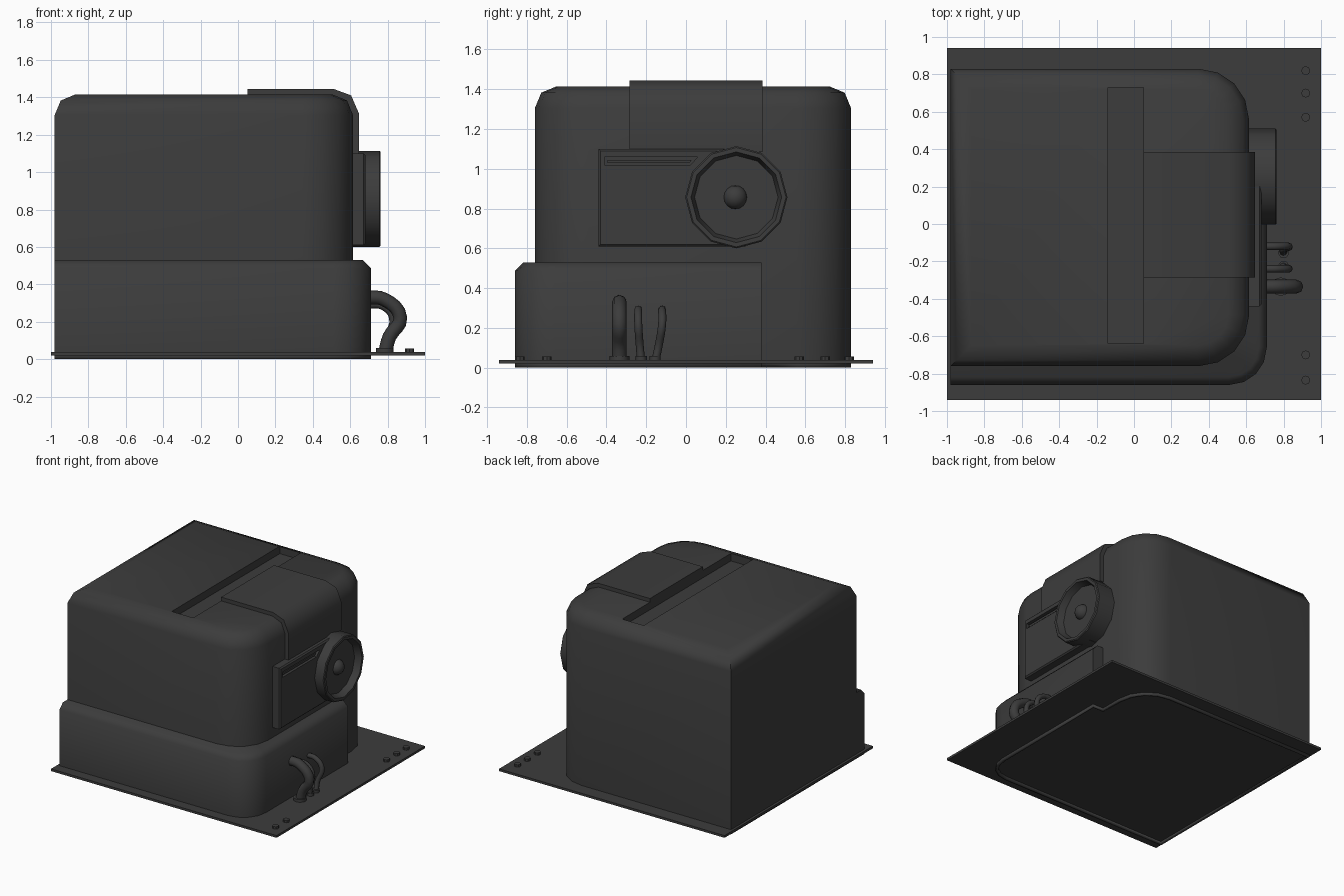
import bpy, bmesh, math

if "Cube" in bpy.data.objects:
    bpy.data.objects.remove(bpy.data.objects["Cube"])

dark = bpy.data.materials.new("dark_grey")
dark.diffuse_color = (0.045, 0.045, 0.045, 1)
dark.use_nodes = True
dark.node_tree.nodes["Principled BSDF"].inputs["Base Color"].default_value = dark.diffuse_color


def finish(ob, angle=40):
    ob.data.materials.clear()
    ob.data.materials.append(dark)
    bpy.ops.object.select_all(action='DESELECT')
    ob.select_set(True)
    bpy.context.view_layer.objects.active = ob
    bpy.ops.object.shade_smooth_by_angle(angle=math.radians(angle))


def to_object(name, bm, angle=40):
    me = bpy.data.meshes.new(name)
    bm.to_mesh(me)
    bm.free()
    ob = bpy.data.objects.new(name, me)
    bpy.context.collection.objects.link(ob)
    finish(ob, angle)
    return ob


def prism(name, pts, vec, angle=40, bevel=0, segs=1, pick=None):
    """Extrude a polygon along vec; bevel the far-end edges chosen by pick."""
    bm = bmesh.new()
    face = bm.faces.new([bm.verts.new(p) for p in pts])
    ext = bmesh.ops.extrude_face_region(bm, geom=[face], use_keep_orig=True)
    top = [v for v in ext['geom'] if isinstance(v, bmesh.types.BMVert)]
    bmesh.ops.translate(bm, verts=top, vec=vec)
    bmesh.ops.recalc_face_normals(bm, faces=bm.faces)
    if bevel:
        tops = set(top)
        edges = [e for e in bm.edges if all(v in tops for v in e.verts)
                 and (pick is None or pick((e.verts[0].co + e.verts[1].co) / 2))]
        bmesh.ops.bevel(bm, geom=edges, offset=bevel, segments=segs,
                        profile=0.5, affect='EDGES')
    return to_object(name, bm, angle)


def box_pts(x0, x1, y0, y1, z):
    return [(x0, y0, z), (x1, y0, z), (x1, y1, z), (x0, y1, z)]


def arc(cx, cy, r, a0, a1, z, n=4):
    angs = [math.radians(a0 + (a1 - a0) * i / n) for i in range(n + 1)]
    return [(cx + r * math.cos(a), cy + r * math.sin(a), z) for a in angs]


def cut(ob, cutter, angle):
    m = ob.modifiers.new("cut", 'BOOLEAN')
    m.operation, m.object, m.solver = 'DIFFERENCE', cutter, 'EXACT'
    bpy.context.view_layer.objects.active = ob
    bpy.ops.object.modifier_move_to_index(modifier="cut", index=0)
    bpy.ops.object.modifier_apply(modifier="cut")
    bpy.data.objects.remove(cutter)
    finish(ob, angle)


# Base plate
prism("base_plate", box_pts(-1, 1, -0.94, 0.94, 0.02), (0, 0, 0.018))

# Main housing: rounded front corners, rounded top rim, slot in the roof
Z0 = 0.03
back_arc = arc(0.345, 0.56, 0.27, 0, 90, Z0)
outline = ([(-0.98, -0.76, Z0)] + arc(0.345, -0.49, 0.27, -90, 0, Z0)
           + back_arc + [(-0.98, 0.83, Z0)])
body = prism("main_housing", outline, (0, 0, 1.415 - Z0), 55, 0.11, 2)
cut(body, prism("slot_cutter", box_pts(-0.14, 0.05, -0.64, 0.73, 1.355), (0, 0, 0.2)), 55)

# Lower skirt wrapping the front and right sides
skirt_edge = ([(-0.98, -0.86, Z0)] + arc(0.51, -0.66, 0.2, -90, 0, Z0)
              + [(0.71, 0.38, Z0)])
prism("lower_skirt", skirt_edge + [(-0.98, 0.38, Z0)], (0, 0, 0.53 - Z0), 55, 0.042, 1,
      lambda c: c.x > -0.97 and c.y < 0.37)

# Thin rim below the plate, following the footprint of housing and skirt
bm = bmesh.new()
loop = skirt_edge + [(0.615, 0.38, Z0)] + back_arc + [(-0.98, 0.83, Z0)]
hi = [bm.verts.new(p) for p in loop]
lo = [bm.verts.new((p[0], p[1], 0)) for p in loop]
for i in range(len(loop)):
    j = (i + 1) % len(loop)
    bm.faces.new((lo[i], lo[j], hi[j], hi[i]))
rim = to_object("floor_rim", bm)
sol = rim.modifiers.new("thickness", 'SOLIDIFY')
sol.thickness, sol.offset = 0.02, -1

# Raised saddle over the top edge
saddle = [(0.05, 1.38), (0.05, 1.445), (0.51, 1.445), (0.605, 1.41),
          (0.648, 1.31), (0.648, 1.085), (0.55, 1.085), (0.5, 1.38)]
prism("top_saddle", [(x, -0.285, z) for x, z in saddle], (0, 0.67, 0), 55)

# Side box with slanted slot
box = prism("side_box", [(0.58, -0.44, 0.61), (0.58, 0.3, 0.61),
                         (0.58, 0.3, 1.1), (0.58, -0.44, 1.1)], (0.102, 0, 0), 30, 0.01)
cut(box, prism("vent_cutter", [(0.655, -0.41, 1.018), (0.655, 0.02, 1.018),
                               (0.655, 0.06, 1.06), (0.655, -0.41, 1.06)], (0.1, 0, 0)), 30)
prism("vent_bar", [(0.65, -0.395, 1.028), (0.65, 0.015, 1.028),
                   (0.65, 0.03, 1.045), (0.65, -0.395, 1.045)], (0.022, 0, 0))

# Twelve-sided dial: lathe profile (radius, x) around the x axis
N, CY, CZ = 12, 0.253, 0.857
bm = bmesh.new()
rings = []
for r, x in [(0.257, 0.6), (0.257, 0.757), (0.25, 0.763), (0.228, 0.763), (0.21, 0.71)]:
    rings.append([bm.verts.new((x, CY + r * math.cos(math.tau * i / N),
                                CZ + r * math.sin(math.tau * i / N))) for i in range(N)])
for a, b in zip(rings, rings[1:]):
    for i in range(N):
        j = (i + 1) % N
        bm.faces.new((a[i], a[j], b[j], b[i]))
bm.faces.new(rings[0])
bm.faces.new(rings[-1])
bmesh.ops.recalc_face_normals(bm, faces=bm.faces)
to_object("dial", bm, 35)

# Dial hub
bpy.ops.mesh.primitive_uv_sphere_add(segments=16, ring_count=8, radius=0.06,
                                     location=(0.7, CY - 0.005, CZ))
hub = bpy.context.object
hub.name = "dial_hub"
finish(hub, 60)


def cylinder(name, r, x, y, z0, z1, n=10):
    bpy.ops.mesh.primitive_cylinder_add(vertices=n, radius=r, depth=z1 - z0,
                                        location=(x, y, (z0 + z1) / 2))
    ob = bpy.context.object
    ob.name = name
    finish(ob)


def hose(name, r, pts):
    cu = bpy.data.curves.new(name, 'CURVE')
    cu.dimensions, cu.bevel_depth, cu.bevel_resolution = '3D', r, 2
    cu.resolution_u, cu.use_fill_caps = 4, True
    sp = cu.splines.new('BEZIER')
    sp.bezier_points.add(len(pts) - 1)
    for bp, p in zip(sp.bezier_points, pts):
        bp.co = p
        bp.handle_left_type = bp.handle_right_type = 'AUTO'
    ob = bpy.data.objects.new(name, cu)
    bpy.context.collection.objects.link(ob)
    bpy.ops.object.select_all(action='DESELECT')
    ob.select_set(True)
    bpy.context.view_layer.objects.active = ob
    bpy.ops.object.convert(target='MESH')
    ob = bpy.context.object
    ob.name = name
    finish(ob, 60)


# Hoses with floor collars
hose("thick_hose", 0.037, [(0.69, -0.335, 0.33), (0.78, -0.335, 0.32), (0.868, -0.335, 0.22),
                           (0.81, -0.335, 0.12), (0.785, -0.335, 0.03)])
for i, (y0, y1) in enumerate([(-0.24, -0.225), (-0.12, -0.155)]):
    hose(f"thin_hose_{i}", 0.02, [(0.69, y0, 0.29), (0.77, y0, 0.285), (0.828, y0, 0.22),
                                  (0.80, (y0 + y1) / 2, 0.11), (0.80, y1, 0.03)])
    cylinder(f"thin_collar_{i}", 0.028, 0.80, y1, 0.03, 0.06)
cylinder("thick_collar", 0.05, 0.785, -0.335, 0.03, 0.06)

# Plate bolts
for i, y in enumerate([0.82, 0.70, 0.57, -0.70, -0.835]):
    cylinder(f"bolt_{i}", 0.024, 0.918, y, 0.03, 0.057, 8)
